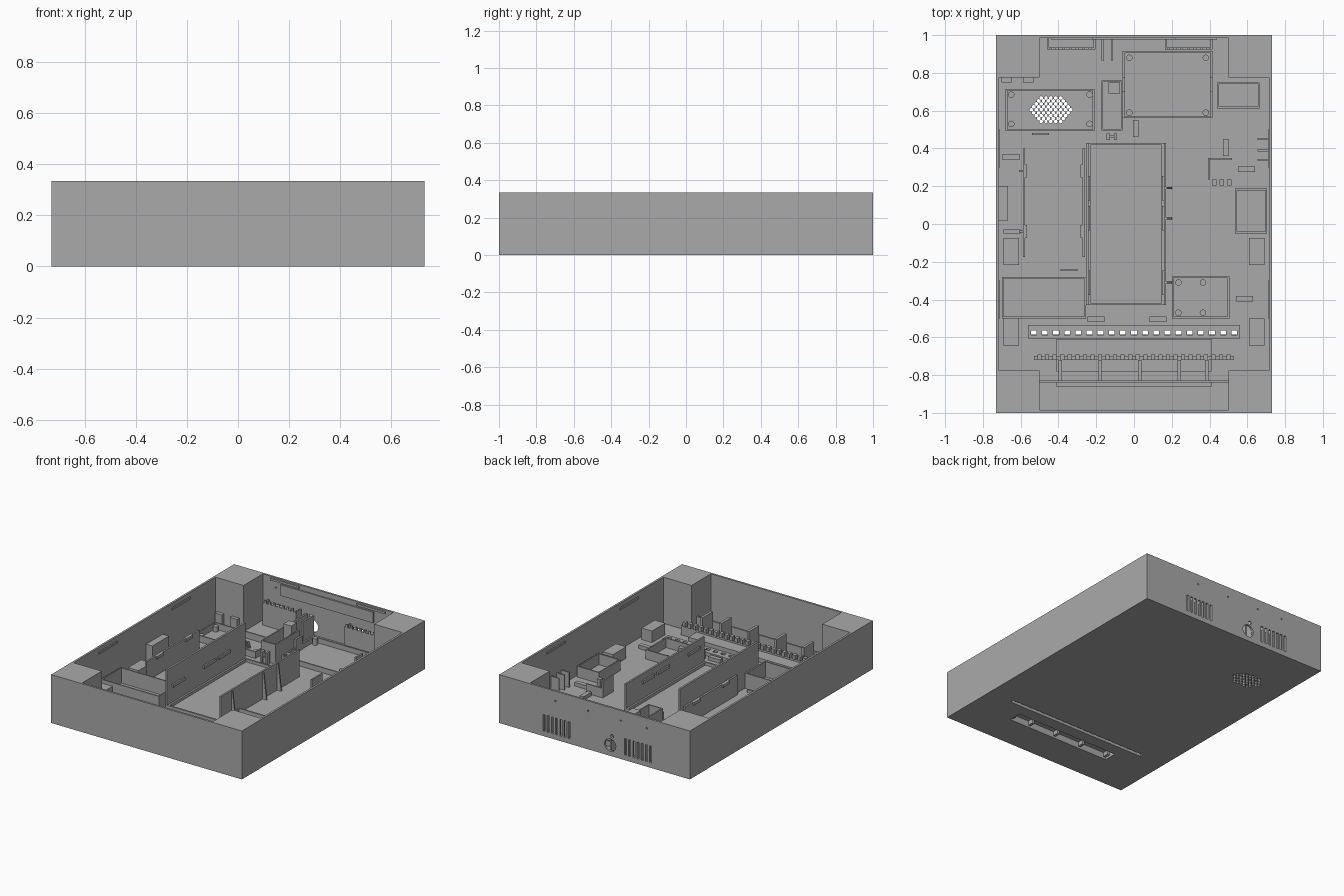
import bpy, bmesh, math
from mathutils import Matrix, Vector

if "Cube" in bpy.data.objects:
    bpy.data.objects.remove(bpy.data.objects["Cube"])

grey = bpy.data.materials.new("plain grey")
grey.use_nodes = True
tone = (0.4, 0.4, 0.4, 1)
grey.diffuse_color = tone
grey.node_tree.nodes["Principled BSDF"].inputs["Base Color"].default_value = tone

W, L, H = 0.73, 1.0, 0.335      # half width, half length, height
PX, PY = 0.5, 0.775             # inner corner of the posts
T, F = 0.014, 0.015             # wall and floor thickness


def add_box(bm, x0, x1, y0, y1, z0, z1):
    m = Matrix.Translation(((x0 + x1) / 2, (y0 + y1) / 2, (z0 + z1) / 2))
    bmesh.ops.create_cube(bm, size=1, matrix=m @ Matrix.Diagonal((x1 - x0, y1 - y0, z1 - z0, 1)))


def add_tube(bm, x, y, z, r, depth, axis="Z", sides=16):
    m = Matrix.Translation((x, y, z))
    if axis == "Y":
        m = m @ Matrix.Rotation(math.pi / 2, 4, "X")
    bmesh.ops.create_cone(bm, cap_ends=True, segments=sides, radius1=r, radius2=r, depth=depth, matrix=m)


def finish(name, bm):
    me = bpy.data.meshes.new(name)
    bm.to_mesh(me)
    bm.free()
    me.materials.append(grey)
    ob = bpy.data.objects.new(name, me)
    bpy.context.collection.objects.link(ob)
    return ob


def boxes(name, *dims):
    bm = bmesh.new()
    for d in dims:
        add_box(bm, *d)
    return finish(name, bm)


def frame(name, x0, x1, y0, y1, h, t=0.009):
    return boxes(name, (x0, x1, y0, y0 + t, F, h), (x0, x1, y1 - t, y1, F, h),
                 (x0, x0 + t, y0 + t, y1 - t, F, h), (x1 - t, x1, y0 + t, y1 - t, F, h))


def standoffs(name, xs, ys, h):
    bm = bmesh.new()
    for x in xs:
        for y in ys:
            add_tube(bm, x, y, (F + h) / 2, 0.017, h - F)
    return finish(name, bm)


def carve(targets, bm):
    cutter = finish("cutter", bm)
    cutter.hide_render = True
    for ob in targets:
        mod = ob.modifiers.new("cut", "BOOLEAN")
        mod.object, mod.solver = cutter, "EXACT"
        bpy.context.view_layer.update()
        with bpy.context.temp_override(object=ob, active_object=ob):
            bpy.ops.object.modifier_apply(modifier="cut")
    bpy.data.objects.remove(cutter)


# Outer shell
floor = boxes("floor", (-W, W, -L, L, 0, F))
boxes("front_wall", (-PX, PX, -L, -L + T, F, H))
back_wall = boxes("back_wall", (-PX, PX, L - T, L, F, H))
for side, s in (("right", -1), ("left", 1)):
    xs = sorted((s * (W - T), s * W))
    boxes(side + "_wall", (*xs, -PY, PY, F, H))
    for end, e in (("front", -1), ("back", 1)):
        boxes(f"{end}_{side}_post", (*sorted((s * PX, s * W)), *sorted((e * PY, e * L)), F, H))
    # Clip ridges near the rim
    xr = sorted((s * (W - T), s * (W - T - 0.006)))
    boxes(side + "_wall_clips", *[(*xr, y - 0.1, y + 0.1, 0.29, 0.305) for y in (-0.4, 0.4)])

# Light tray and display housing over their openings in the floor
tray = boxes("light_tray", (-0.56, 0.56, -0.605, -0.535, F, 0.04))
display = boxes("display_housing", (-0.41, 0.41, -0.78, -0.61, F, 0.065))

# Floor openings: speaker honeycomb, slit and display recess
bm = bmesh.new()
for row in range(-4, 5):
    for col in range(-4, 5):
        x = (col + 0.5 * (row % 2)) * 0.026
        y = row * 0.0155
        if (x / 0.115) ** 2 + (y / 0.07) ** 2 <= 1:
            add_tube(bm, x - 0.44, y + 0.605, F / 2, 0.0105, 0.1, sides=6)
add_box(bm, -0.545, 0.545, -0.585, -0.56, -0.1, 0.02)
carve([floor, tray], bm)
bm = bmesh.new()
add_box(bm, -0.4, 0.4, -0.76, -0.67, -0.05, 0.045)
carve([floor, display], bm)
bm = bmesh.new()
for i in range(19):
    x = -0.531 + i * 0.059
    add_box(bm, x - 0.015, x + 0.015, -0.587, -0.565, 0.01, 0.1)
carve([tray], bm)

# Display retainers: toothed rail, ribs and front bar
boxes("toothed_rail", (-0.53, -0.41, -0.72, -0.7, F, 0.08), (0.41, 0.53, -0.72, -0.7, F, 0.08),
      (-0.41, 0.41, -0.72, -0.7, 0.065, 0.08),
      *[(x / 1000 - 0.011, x / 1000 + 0.011, -0.72, -0.69, 0.08, 0.11) for x in range(-500, 501, 40)])
boxes("display_ribs", *[(x - 0.009, x + 0.009, -0.83, -0.72, F, 0.165)
                        for x in (-0.39, -0.18, 0.03, 0.24, 0.385)])
boxes("front_bar", (-0.5, 0.5, -0.84, -0.828, F, 0.1), (-0.41, 0.41, -0.86, -0.84, F, 0.03))

# Rear ventilation slots, connector hole and screw holes
bm = bmesh.new()
for centre in (-0.333, 0.29):
    for i in range(-3, 4):
        x = centre + i * 0.032
        add_box(bm, x - 0.008, x + 0.008, 0.9, 1.1, 0.035, 0.15)
add_tube(bm, -0.12, 1, 0.075, 0.043, 0.2, "Y", 24)
add_tube(bm, -0.135, 1, 0.14, 0.012, 0.2, "Y")
for x in (-0.4, -0.2, 0.05, 0.3):
    add_tube(bm, x, 1, 0.265, 0.006, 0.2, "Y")
carve([back_wall], bm)
boxes("back_strip", (-0.36, 0.35, 0.976, L - T, 0.225, 0.3))
boxes("back_wall_clips", *[(x - 0.11, x + 0.11, 0.978, L - T, 0.31, 0.325) for x in (-0.33, 0.33)])

# Filter holders behind the slots
for name, x0, x1 in (("right", -0.46, -0.205), ("left", 0.165, 0.415)):
    n = 7
    boxes(name + "_vent_holder", (x0, x1, 0.925, 0.934, F, 0.17),
          (x0, x0 + 0.009, 0.934, L - T, F, 0.17), (x1 - 0.009, x1, 0.934, L - T, F, 0.17),
          *[(x0 + 0.01 + i * 0.035, x0 + 0.025 + i * 0.035, 0.925, 0.934, 0.17, 0.19) for i in range(n)])

# Central bay between two tall plates
boxes("bay_right_plate", (-0.255, -0.242, -0.43, 0.43, F, 0.28))
boxes("bay_left_plate", (0.158, 0.17, -0.43, 0.43, F, 0.205))
frame("bay_rim", -0.242, 0.158, -0.43, 0.43, 0.035, 0.012)
boxes("bay_clips", *[(x, x + 0.01, y - 0.065, y + 0.065, 0.14, 0.16)
                     for x in (-0.242, 0.148) for y in (-0.31, 0.03, 0.19)])

# Triangular buttresses on the left plate
bm = bmesh.new()
for y in (-0.31, 0.03, 0.19):
    ring = [bm.verts.new((x, y - 0.005, z)) for x, z in ((0.17, F), (0.2, F), (0.178, 0.2), (0.17, 0.2))]
    face = bm.faces.new(ring)
    ext = bmesh.ops.extrude_face_region(bm, geom=[face])["geom"]
    bmesh.ops.translate(bm, vec=Vector((0, 0.01, 0)),
                        verts=[v for v in ext if isinstance(v, bmesh.types.BMVert)])
bmesh.ops.recalc_face_normals(bm, faces=bm.faces)
finish("bay_buttresses", bm)

# Side board slot
boxes("slot_plates", (-0.588, -0.576, -0.175, 0.4, F, 0.15), (-0.272, -0.26, -0.175, 0.4, F, 0.15))
boxes("slot_clips", *[(x, x + 0.01, y - 0.035, y + 0.035, 0.13, 0.15)
                      for x in (-0.576, -0.282) for y in (-0.04, 0.28)])
boxes("slot_feet", *[(-0.61, -0.588, y - 0.005, y + 0.005, F, 0.13) for y in (-0.04, 0.28)])

# Component frames
frame("speaker_frame", -0.68, -0.21, 0.492, 0.715, 0.06)
standoffs("speaker_standoffs", (-0.65, -0.235), (0.53, 0.685), 0.05)
frame("board_frame", -0.06, 0.415, 0.56, 0.915, 0.05)
standoffs("board_standoffs", (-0.025, 0.38), (0.59, 0.88), 0.06)
boxes("board_clips", *[(x, x + 0.012, 0.7, 0.775, F, 0.11) for x in (-0.06, 0.403)])
frame("supply_frame", 0.44, 0.665, 0.612, 0.75, 0.08)
frame("card_frame", 0.535, 0.705, -0.05, 0.187, 0.09)
frame("front_right_frame", -0.7, -0.255, -0.5, -0.28, 0.12)
frame("front_left_frame", 0.2, 0.505, -0.5, -0.278, 0.08)
standoffs("front_left_standoffs", (0.235, 0.365), (-0.47, -0.31), 0.06)

# Cable channel and latch
frame("cable_channel", -0.172, -0.06, 0.495, 0.76, 0.15)
boxes("cable_channel_block", (-0.135, -0.075, 0.69, 0.75, F, 0.2))
boxes("connector_guide", (-0.172, -0.16, 0.865, L - T, F, 0.15), (-0.122, -0.11, 0.865, L - T, F, 0.15))
boxes("channel_latch", (-0.145, -0.128, 0.445, 0.48, F, 0.1), (-0.105, -0.09, 0.445, 0.48, F, 0.1),
      (-0.145, -0.09, 0.458, 0.468, F, 0.06))

# Small switch bracket
boxes("switch_bracket", (0.392, 0.402, 0.235, 0.35, F, 0.13), (0.402, 0.52, 0.34, 0.35, F, 0.08),
      *[(x - 0.012, x + 0.012, 0.205, 0.235, F, 0.07) for x in (0.425, 0.465, 0.505)])
boxes("wall_hooks", *[(0.655, W - T, y - 0.005, y + 0.005, F, 0.12) for y in (0.34, 0.39, 0.45)])

# Corner pads, side block and cable ties
boxes("pads", *[(s * 0.65 - 0.04, s * 0.65 + 0.04, y - 0.072, y + 0.072, F, 0.095)
                for s in (-1, 1) for y in (-0.145, -0.572)])
boxes("side_block", (-W + T, -0.668, 0.018, 0.2, F, 0.16))
ties = ((-0.65, 0.355), (-0.2, -0.505), (0.128, -0.505), (0.585, -0.395), (0.595, 0.29))
boxes("cable_ties", *[(x - 0.045, x + 0.045, y - 0.015, y + 0.015, F, 0.04) for x, y in ties])
boxes("upright_ties", *[(x - 0.015, x + 0.015, y - 0.045, y + 0.045, F, 0.04)
                        for x, y in ((0.01, 0.505), (0.485, 0.405))])
boxes("short_ties", (-0.54, -0.45, 0.47, 0.483, F, 0.035), (-0.39, -0.3, -0.25, -0.238, F, 0.035),
      (-0.69, -0.6, -0.05, -0.03, F, 0.035))
boxes("post_tabs", *[(x - 0.027, x + 0.027, 0.75, PY, F, 0.1) for x in (-0.675, -0.56)])
